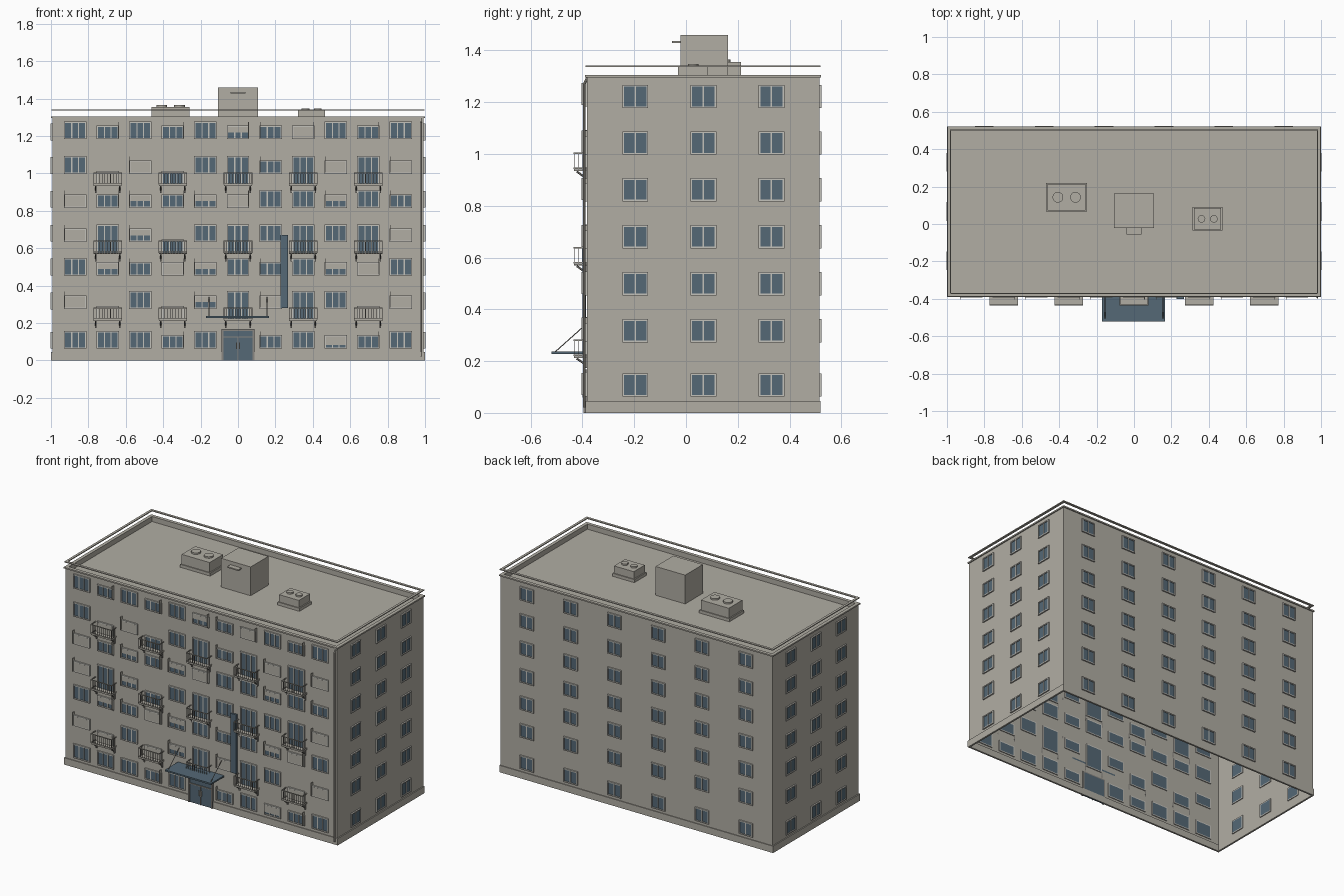
import bpy, bmesh, math
from mathutils import Matrix, Vector

if "Cube" in bpy.data.objects:
    bpy.data.objects.remove(bpy.data.objects["Cube"])


def material(name, rgb):
    m = bpy.data.materials.new(name)
    m.use_nodes = True
    m.diffuse_color = (*rgb, 1)
    m.node_tree.nodes["Principled BSDF"].inputs["Base Color"].default_value = (*rgb, 1)
    return m


WALL = material("warm grey wall", (0.44, 0.42, 0.37))
GLASS = material("slate blue glass", (0.09, 0.14, 0.18))
FRAME = material("pale grey frame", (0.55, 0.54, 0.50))
METAL = material("grey metal", (0.25, 0.24, 0.22))
parts = {}


def mesh_for(name, mat):
    return parts.setdefault(name, (bmesh.new(), mat))[0]


def box(name, mat, x0, x1, y0, y1, z0, z1, turn=Matrix()):
    size = Matrix.Diagonal((x1 - x0, y1 - y0, z1 - z0, 1))
    mid = Matrix.Translation(((x0 + x1) / 2, (y0 + y1) / 2, (z0 + z1) / 2))
    bmesh.ops.create_cube(mesh_for(name, mat), size=1, matrix=turn @ mid @ size)


def rod(name, mat, a, b, r, sides=6):
    a, b = Vector(a), Vector(b)
    d = b - a
    m = Matrix.Translation((a + b) / 2) @ d.to_track_quat('Z', 'Y').to_matrix().to_4x4()
    bmesh.ops.create_cone(mesh_for(name, mat), cap_ends=True, segments=sides,
                          radius1=r, radius2=r, depth=d.length, matrix=m)


def ring(name, mat, x, y0, y1, w, z0, z1):
    box(name, mat, -x, x, y0, y0 + w, z0, z1)
    box(name, mat, -x, x, y1 - w, y1, z0, z1)
    for a in (-x, x - w):
        box(name, mat, a, a + w, y0 + w, y1 - w, z0, z1)


# Hollow wall shell, open below, with a recessed roof inside the parapet
X, Y0, Y1, TOP = 0.993, -0.383, 0.515, 1.3
box("wall_shell", WALL, -X, X, Y0, Y1, 0, TOP)
shell = mesh_for("wall_shell", WALL)
shell.faces.ensure_lookup_table()
bottom = [f for f in shell.faces if f.normal.z < -0.5]
bmesh.ops.delete(shell, geom=bottom, context='FACES_ONLY')
top = [f for f in shell.faces if f.normal.z > 0.5]
bmesh.ops.inset_region(shell, faces=top, thickness=0.02)
roof = max((f for f in shell.faces if f.normal.z > 0.5), key=lambda f: f.calc_area())
edge = bmesh.ops.extrude_discrete_faces(shell, faces=[roof])["faces"][0]
rim = [v.co.copy() for v in edge.verts]
for v in edge.verts:
    v.co.z -= 0.03
for i in range(4):
    j = (i + 1) % 4
    vs = [edge.verts[i], edge.verts[j]]
    shell.faces.new([vs[1], vs[0], shell.verts.new(rim[i]), shell.verts.new(rim[j])])

# Plinth, coping and the thin rail around the roof
ring("plinth", WALL, 1.0, -0.388, 0.52, 0.012, 0, 0.045)
ring("coping", WALL, 1.0, -0.39, 0.522, 0.022, TOP - 0.005, TOP + 0.004)
ring("roof_rail", WALL, 0.997, -0.388, 0.52, 0.016, 1.335, 1.341)


# A window facing -y in its own frame, with the wall plane at y = 0
def window(turn, w, z0, z1, panes, glass="window_glass"):
    h, t = w / 2, 0.007
    box(glass, GLASS, -h, h, -0.004, 0.006, z0, z1, turn)
    for a, b, c, d in ((-h - t, h + t, z1, z1 + t), (-h - t, h + t, z0 - t, z0),
                       (-h - t, -h, z0, z1), (h, h + t, z0, z1)):
        box("window_frames", FRAME, a, b, -0.009, 0.006, c, d, turn)
    for i in range(1, panes):
        x = -h + w * i / panes
        box("window_mullions", FRAME, x - 0.003, x + 0.003, -0.008, 0, z0, z1, turn)


# Side and back windows, on seven floors
levels = [0.108, 0.317, 0.499, 0.68, 0.862, 1.042, 1.222]
for z in levels:
    for y in (-0.196, 0.067, 0.33):
        for s in (-1, 1):
            turn = Matrix.Translation((s * X, y, 0)) @ Matrix.Rotation(s * math.pi / 2, 4, 'Z')
            window(turn, 0.086, z - 0.038, z + 0.038, 2)
    for x in (0.16, 0.48, 0.8):
        for s in (-1, 1):
            turn = Matrix.Translation((s * x, Y1, 0)) @ Matrix.Rotation(math.pi, 4, 'Z')
            window(turn, 0.086, z - 0.038, z + 0.038, 2)


def balcony(x, z):
    front = -0.432
    box("balcony_floors", WALL, x - 0.075, x + 0.075, front, Y0, z - 0.006, z)
    for h in (0.004, 0.062):
        box("balcony_rails", WALL, x - 0.077, x + 0.077, front - 0.003, front + 0.002,
            z + h - 0.002, z + h + 0.003)
        for s in (-1, 1):
            box("balcony_rails", WALL, x + s * 0.075 - 0.002, x + s * 0.075 + 0.002,
                front, Y0, z + h - 0.002, z + h + 0.003)
    for i in range(11):
        bx = x - 0.075 + 0.015 * i
        box("balcony_balusters", METAL, bx - 0.0015, bx + 0.0015,
            front - 0.001, front + 0.001, z, z + 0.062)
    for s in (-1, 1):
        sx = x + s * 0.065
        for y in (-0.415, -0.4):
            box("balcony_balusters", METAL, x + s * 0.075 - 0.001, x + s * 0.075 + 0.001,
                y - 0.001, y + 0.001, z, z + 0.062)
        rod("balcony_brackets", METAL, (sx, front + 0.01, z - 0.008), (sx, Y0, z - 0.035), 0.004)
        box("balcony_brackets", METAL, sx - 0.004, sx + 0.004, Y0 - 0.009, Y0, z - 0.045, z - 0.006)


# Front windows by floor, bottom first: F full, S short, H half blind, P closed blind,
# L nearly closed, D balcony door, B low balcony door, C closed balcony door
floors = ["FFFSF.SFLSF", "PCFCHDPDFCP", "FHSPHFSFHPF", "PDHBFDFDFDP",
          "PSHSHPFFHFS", "FCPBFDSDPDP", "FSFSFHSPFSF"]
bases = [0.07, 0.283, 0.46, 0.64, 0.823, 1.005, 1.19]
cover = {"H": 0.5, "P": 1.0, "L": 0.8, "C": 1.0}
for row, base in zip(floors, bases):
    for col, kind in enumerate(row):
        if kind == ".":
            continue
        x = (col - 5) * 0.1742
        turn = Matrix.Translation((x, Y0, 0))
        door = kind in "DBC"
        z0 = base - 0.065 if door else base
        z1 = base + (0.08 if kind in "FD" else 0.0 if door else 0.058)
        window(turn, 0.106, z0, z1, 3)
        if kind in cover:
            low = z1 - (z1 - z0) * cover[kind]
            box("window_blinds", WALL, -0.053, 0.053, -0.0095, -0.004, low, z1, turn)
        if kind in "HPS":
            s = 1 if col % 2 else -1
            box("open_casements", WALL, s * 0.056 - 0.0015, s * 0.056 + 0.0015,
                -0.02, 0, z0, base + 0.085, turn)
        if door:
            balcony(x, z0)

# Entrance door
box("entrance_door", GLASS, -0.078, 0.078, Y0 - 0.006, Y0 + 0.006, 0, 0.16)
for a, b, c, d in ((-0.088, -0.078, 0, 0.168), (0.078, 0.088, 0, 0.168),
                   (-0.078, 0.078, 0.158, 0.168), (-0.078, 0.078, 0.122, 0.128),
                   (-0.002, 0.002, 0, 0.122)):
    box("entrance_frame", METAL, a, b, Y0 - 0.012, Y0 + 0.004, c, d)
for s in (-1, 1):
    box("door_handles", FRAME, s * 0.008 - 0.002, s * 0.008 + 0.002, Y0 - 0.016, Y0 - 0.006, 0.06, 0.095)

# Entrance canopy on two sloping stays, and the upright blade sign
box("canopy", GLASS, -0.17, 0.167, -0.52, Y0, 0.227, 0.237)
for s in (-1, 1):
    rod("canopy_stays", METAL, (s * 0.155, -0.505, 0.236), (s * 0.155, Y0, 0.345), 0.002)
box("blade_sign", GLASS, 0.226, 0.267, -0.4, Y0 - 0.004, 0.28, 0.67)
for z in (0.34, 0.61):
    box("sign_mounts", METAL, 0.24, 0.253, Y0 - 0.005, Y0, z, z + 0.015)

# Drainpipe on the front corner
rod("drainpipe", WALL, (0.98, -0.393, 0.02), (0.98, -0.393, 1.27), 0.005, 8)
rod("drainpipe", WALL, (0.98, -0.393, 1.27), (0.98, -0.38, 1.296), 0.005, 8)

# Stair head with its small hood
box("stair_head", WALL, -0.108, 0.108, -0.022, 0.163, 1.27, 1.46)
box("stair_head_hood", WALL, -0.04, 0.04, -0.055, -0.022, 1.428, 1.436)

# Vent units, each with a base curb and two round caps
for name, x0, x1, y0, y1, z in (("left_vent", -0.462, -0.258, 0.073, 0.213, 1.355),
                                ("right_vent", 0.322, 0.466, -0.03, 0.085, 1.338)):
    box(name, WALL, x0, x1, y0, y1, 1.27, z)
    box(name + "_curb", WALL, x0 - 0.008, x1 + 0.008, y0 - 0.006, y1 + 0.006, 1.27, 1.29)
    for f in (0.27, 0.73):
        cx, cy = x0 + (x1 - x0) * f, (y0 + y1) / 2
        rod(name + "_caps", WALL, (cx, cy, z), (cx, cy, z + 0.01), (x1 - x0) * 0.14, 20)

for name, (bm, mat) in parts.items():
    if name != "wall_shell":
        bmesh.ops.recalc_face_normals(bm, faces=bm.faces)
    me = bpy.data.meshes.new(name)
    bm.to_mesh(me)
    bm.free()
    me.materials.append(mat)
    bpy.context.collection.objects.link(bpy.data.objects.new(name, me))
